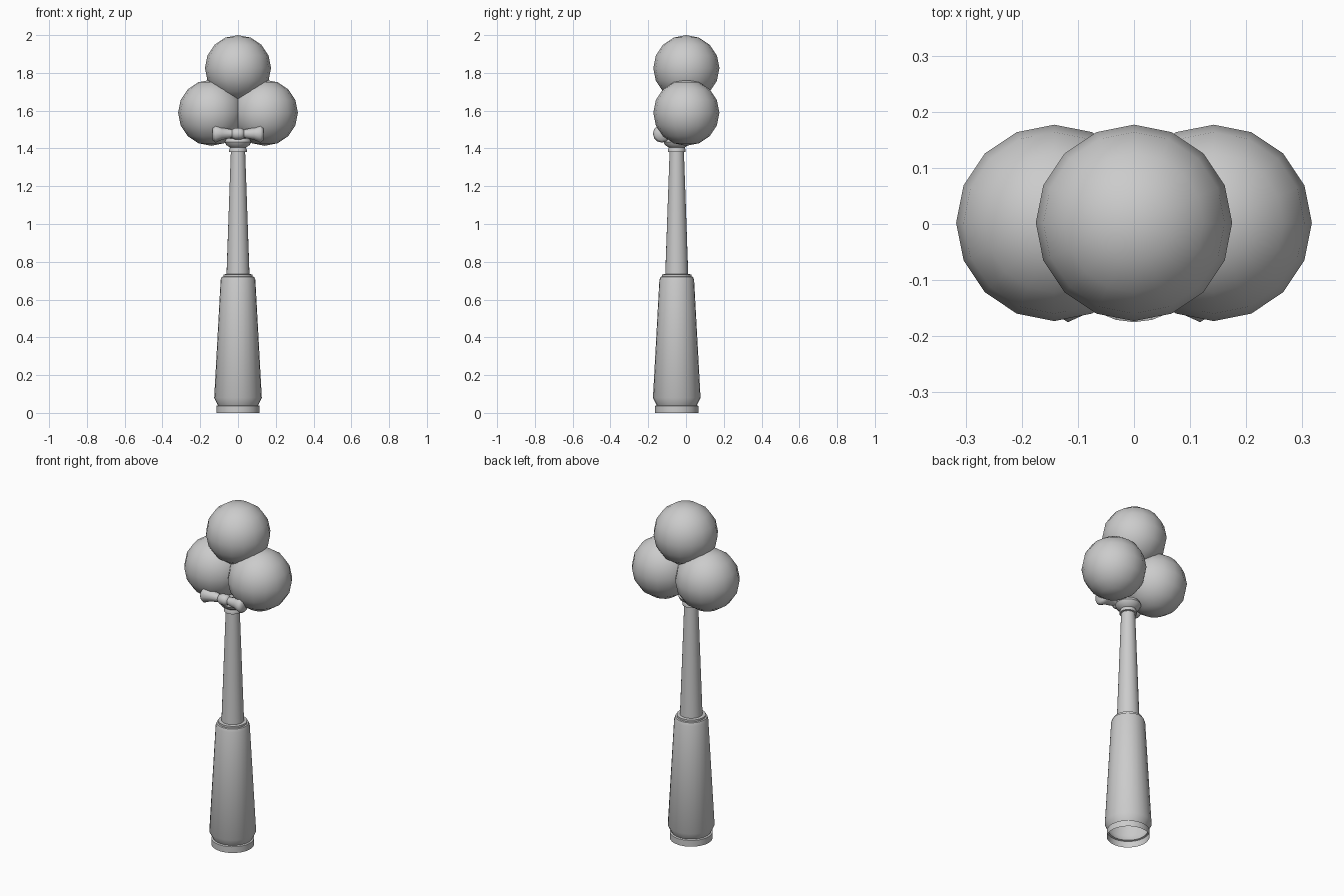
import bpy, bmesh, math
from mathutils import Vector

if "Cube" in bpy.data.objects:
    bpy.data.objects.remove(bpy.data.objects["Cube"])


def finish(bm, name, angle):
    bmesh.ops.recalc_face_normals(bm, faces=bm.faces)
    me = bpy.data.meshes.new(name)
    bm.to_mesh(me)
    bm.free()
    ob = bpy.data.objects.new(name, me)
    bpy.context.collection.objects.link(ob)
    bpy.ops.object.select_all(action='DESELECT')
    ob.select_set(True)
    bpy.context.view_layer.objects.active = ob
    bpy.ops.object.shade_smooth_by_angle(angle=math.radians(angle))
    return ob


def lathe(name, profile, centre, steps, axis='Z', angle=35):
    """Turn (radius, position) points around an axis through centre."""
    bm = bmesh.new()
    rings = []
    for r, h in profile:
        ring = []
        for i in range(steps):
            a = 2 * math.pi * i / steps
            c, s = r * math.cos(a), r * math.sin(a)
            p = Vector((c, s, h)) if axis == 'Z' else Vector((h, c, s))
            ring.append(bm.verts.new(Vector(centre) + p))
        rings.append(ring)
    for lo, hi in zip(rings, rings[1:]):
        for i in range(steps):
            j = (i + 1) % steps
            bm.faces.new((lo[i], lo[j], hi[j], hi[i]))
    bmesh.ops.remove_doubles(bm, verts=bm.verts, dist=1e-5)
    return finish(bm, name, angle)


# three clustered balls
for name, x, z in (("ball_top", 0, 1.825), ("ball_left", -0.142, 1.589), ("ball_right", 0.142, 1.589)):
    bpy.ops.mesh.primitive_uv_sphere_add(segments=16, ring_count=8, radius=0.175, location=(x, 0.002, z))
    ball = bpy.context.object
    ball.name = name
    bpy.ops.object.shade_smooth()

# hollow handle, open at the bottom
lathe("handle_grip", [(0.115, 0), (0.115, 0.037), (0.106, 0.04), (0.126, 0.08), (0.092, 0.703),
                      (0.086, 0.72), (0.078, 0.722), (0.078, 0.733), (0.06, 0.735)], (0, -0.049, 0), 24)

# slim shaft with collar and cup
lathe("shaft", [(0.061, 0.73), (0.038, 1.38), (0.047, 1.382), (0.047, 1.393), (0.042, 1.405),
                (0.062, 1.418), (0.07, 1.435), (0.062, 1.452), (0, 1.46)], (0, -0.049, 0), 24)

# bow: one turned shape along x, mirrored wings
half = [(0.022, 0.03), (0.032, 0.085), (0.047, 0.118), (0.036, 0.134), (0, 0.136)]
wings = [(r, -x) for r, x in reversed(half)] + half
lathe("bow_wings", wings, (0, -0.128, 1.478), 12, 'X', 60)
lathe("bow_knot", [(0, -0.034), (0.022, -0.032), (0.031, -0.016), (0.031, 0.016), (0.022, 0.032), (0, 0.034)],
      (0, -0.128, 1.478), 12, 'X', 60)
